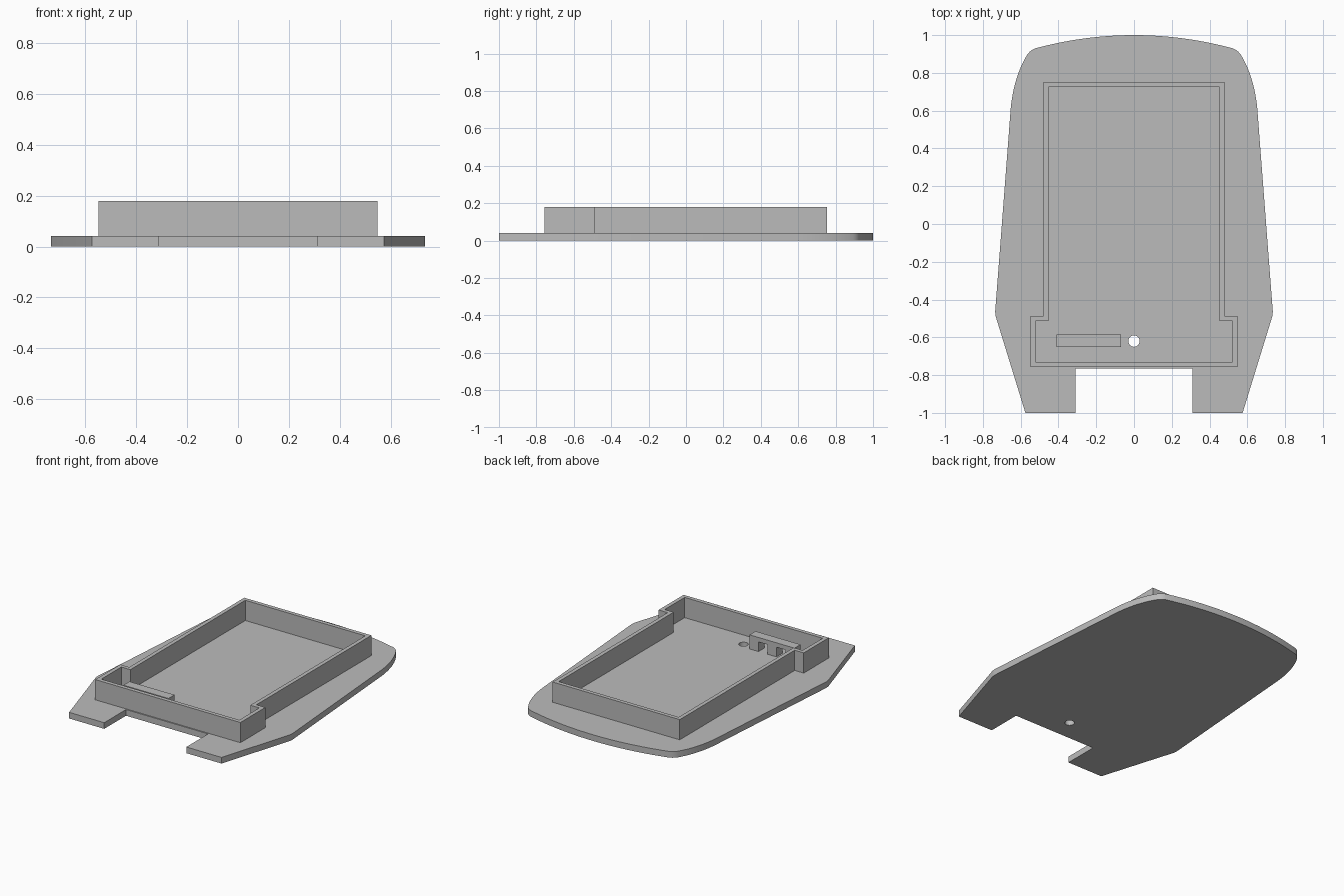
import bpy, bmesh, math
from mathutils import Vector, Matrix

cube = bpy.data.objects.get("Cube")
if cube:
    bpy.data.objects.remove(cube, do_unlink=True)

GREY = (0.5, 0.5, 0.5, 1)
grey = bpy.data.materials.new("light grey plastic")
grey.use_nodes = True
grey.diffuse_color = GREY
grey.node_tree.nodes["Principled BSDF"].inputs["Base Color"].default_value = GREY


def prism(name, loops, low, high, matrix=Matrix()):
    """Extrude flat outlines (the first is the rim, the rest are holes)."""
    bm = bmesh.new()
    for loop in loops:
        verts = [bm.verts.new((x, y, low)) for x, y in loop]
        for a, b in zip(verts, verts[1:] + verts[:1]):
            bm.edges.new((a, b))
    bmesh.ops.triangle_fill(bm, edges=bm.edges[:], use_beauty=True, normal=(0, 0, 1))
    top = bmesh.ops.extrude_face_region(bm, geom=bm.faces[:], use_keep_orig=True)["geom"]
    bmesh.ops.translate(bm, vec=(0, 0, high - low),
                        verts=[v for v in top if isinstance(v, bmesh.types.BMVert)])
    bmesh.ops.transform(bm, matrix=matrix, verts=bm.verts[:])
    bmesh.ops.recalc_face_normals(bm, faces=bm.faces[:])
    mesh = bpy.data.meshes.new(name)
    bm.to_mesh(mesh)
    bm.free()
    mesh.materials.append(grey)
    obj = bpy.data.objects.new(name, mesh)
    bpy.context.collection.objects.link(obj)
    bpy.ops.object.select_all(action="DESELECT")
    obj.select_set(True)
    bpy.context.view_layer.objects.active = obj
    bpy.ops.object.shade_smooth_by_angle(angle=math.radians(25))
    return obj


def mirrored(half):
    """Complete a right-hand outline, skipping points on the centre line."""
    return half + [(-x, y) for x, y in reversed(half) if x > 0]


def bend(a, control, b, steps):
    """Points of a quadratic curve from a to b."""
    a, c, b = Vector(a), Vector(control), Vector(b)
    ts = [i / steps for i in range(steps + 1)]
    return [tuple(a * (1 - t) ** 2 + c * 2 * t * (1 - t) + b * t * t) for t in ts]


# Base plate: flared sides, rounded back corners, front notch, round hole
half = [(0.31, -0.765), (0.31, -1), (0.575, -1), (0.732, -0.49), (0.735, -0.465)]
half += bend((0.652, 0.62), (0.634, 0.785), (0.566, 0.895), 10)
half += bend((0.566, 0.895), (0.55, 0.92), (0.522, 0.93), 5)[1:]
half += bend((0.522, 0.93), (0.262, 1), (0, 1), 12)[1:]
hole = [(0.03 * math.cos(a), -0.62 + 0.03 * math.sin(a))
        for a in (math.tau * i / 32 for i in range(32))]
prism("base_plate", [mirrored(half), hole], 0, 0.042)


# Raised wall following a T-shaped outline
def wall_outline(d):
    return mirrored([(0.548 - d, -0.757 + d), (0.548 - d, -0.487 - d),
                     (0.48 - d, -0.487 - d), (0.48 - d, 0.753 - d)])


prism("tray_wall", [wall_outline(0), wall_outline(0.027)], 0.042, 0.18)

# Small bracket: a bar standing on three legs
left, leg, floor, under, top = -0.41, 0.068, 0.042, 0.108, 0.138
comb = [(left, top)]
for i in range(3):
    x = left + 2 * i * leg
    comb += [(x, under)] if i else []
    comb += [(x, floor), (x + leg, floor)]
    comb += [(x + leg, under)] if i < 2 else []
comb.append((left + 5 * leg, top))
prism("bracket", [comb], 0.585, 0.65, Matrix.Rotation(math.pi / 2, 4, "X"))
